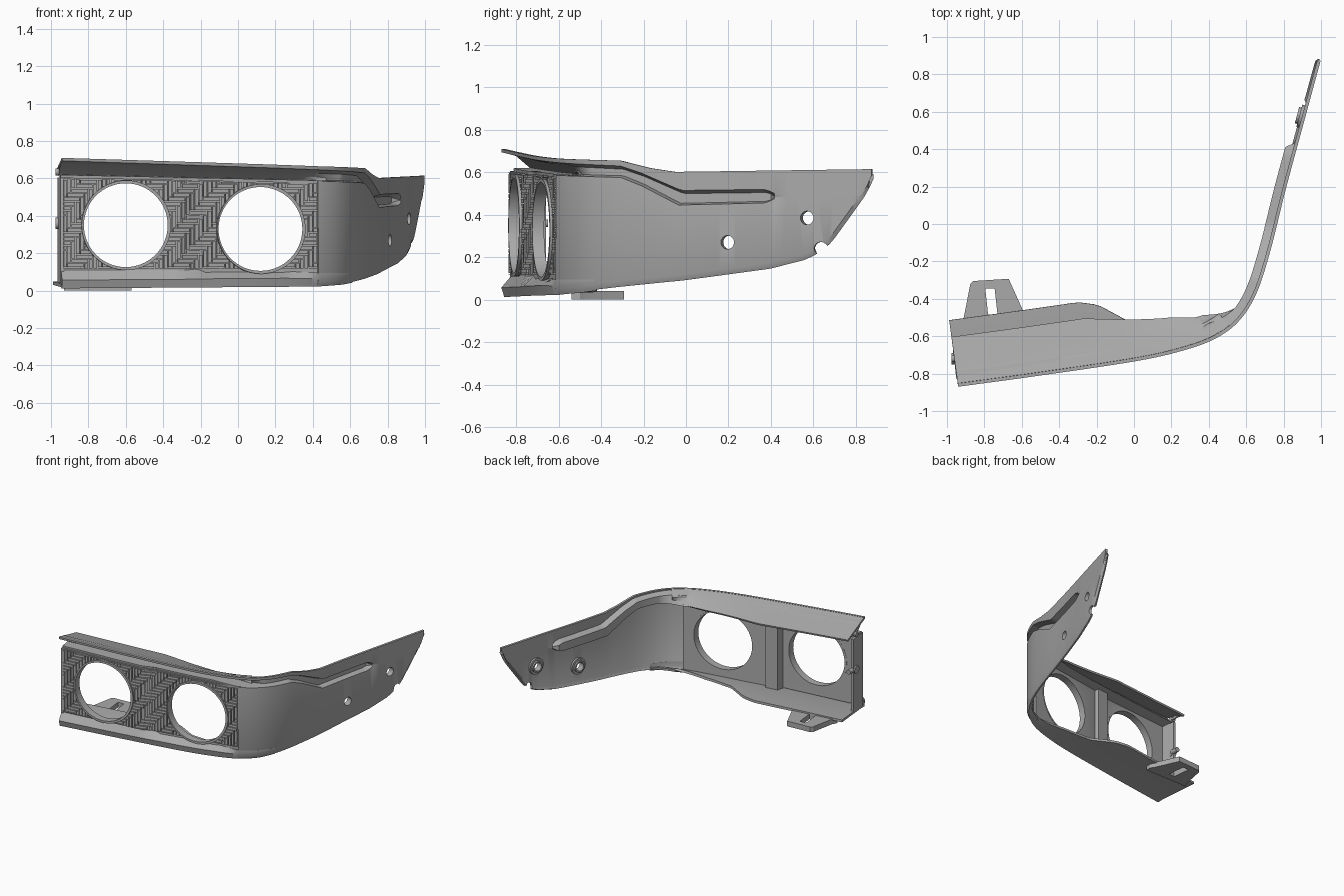
import bpy, bmesh, math
from mathutils import Vector, Matrix

if "Cube" in bpy.data.objects:
    bpy.data.objects.remove(bpy.data.objects["Cube"])

grey = bpy.data.materials.new("satin grey")
grey.use_nodes = True
grey.diffuse_color = (0.4, 0.4, 0.4, 1)
grey.node_tree.nodes["Principled BSDF"].inputs["Base Color"].default_value = (0.4, 0.4, 0.4, 1)


def make(name, bm):
    bmesh.ops.recalc_face_normals(bm, faces=bm.faces)
    mesh = bpy.data.meshes.new(name)
    bm.to_mesh(mesh)
    bm.free()
    ob = bpy.data.objects.new(name, mesh)
    mesh.materials.append(grey)
    bpy.context.collection.objects.link(ob)
    return ob


def finish(ob, cutters=()):
    """Cut the holes, apply modifiers and shade."""
    for c in cutters:
        mod = ob.modifiers.new("cut", 'BOOLEAN')
        mod.object, mod.solver = c, 'EXACT'
    bpy.ops.object.select_all(action='DESELECT')
    ob.select_set(True)
    bpy.context.view_layer.objects.active = ob
    bpy.ops.object.convert(target='MESH')
    bpy.ops.object.shade_smooth_by_angle(angle=math.radians(32))


def table(pairs):
    def f(s):
        if s <= pairs[0][0]:
            return pairs[0][1]
        for (a, u), (b, v) in zip(pairs, pairs[1:]):
            if s <= b:
                return u + (v - u) * (s - a) / (b - a)
        return pairs[-1][1]
    return f


# Plan path of the outer face, with a smooth curve through the points
plan = [(-.94, -.87), (-.5, -.81), (0, -.735), (.25, -.68), (.43, -.615), (.56, -.52),
        (.655, -.37), (.73, -.14), (.81, .18), (.91, .55), (.998, .873)]
pts = [Vector(p) for p in plan]
pts = [2 * pts[0] - pts[1]] + pts + [2 * pts[-1] - pts[-2]]
path = []
for a, b, c, d in zip(pts, pts[1:], pts[2:], pts[3:]):
    for i in range(14):
        t = i / 14
        path.append(b + (c - a) * t / 2 + (a - 2.5 * b + 2 * c - d / 2) * t * t
                    + (1.5 * (b - c) + (d - a) / 2) * t ** 3)
path.append(pts[-2])

# Heights and depths along the path, keyed by x + y
bottom = table([(-1.81, .02), (-.18, .03), (.05, .04), (.75, .095), (1.26, .15), (1.46, .19),
                (1.53, .215), (1.62, .27), (1.73, .39), (1.83, .5), (1.87, .57)])
groove_low = table([(-1.81, .61), (-.18, .58), (.37, .57), (.5, .53), (.72, .44), (1.24, .45), (1.3, .475)])
groove_high = table([(-1.81, .7), (-.18, .652), (.37, .635), (.5, .602), (.74, .52), (1.24, .525), (1.3, .5)])
top = table([(-1.81, .71), (-.18, .665), (.37, .655), (.55, .62), (.7, .602), (1.87, .615)])
groove_depth = table([(-1.81, .1), (-.18, .1), (.1, .045), (1.26, .045), (1.3, 0)])
lean = table([(-1.81, .035), (-.3, .035), (.1, 0)])
flange_depth = table([(-1.81, .25), (-1, .25), (-.75, .21), (-.45, .17), (-.18, .11), (-.03, .05)])
floor_depth = table([(-1.81, .35), (-1.02, .35), (-.9, .32), (-.73, .21), (-.45, .15), (-.12, .06), (.1, .02)])
inset = table([(-1.81, .05), (-1.09, .03), (-.98, .055), (-.45, .05), (-.18, 0)])


def groove_rows(s):
    low, high, c, tilt = groove_low(s), groove_high(s), groove_depth(s), lean(s)
    return [(inset(s), low), (c + tilt, low + .008), (c - tilt, high - .015), (0, high), (0, top(s))]


def flange_rows(s):
    return [(.01, top(s) - .008), (.09, top(s) - .032), (flange_depth(s) + .01, top(s) - .08)]


def skin_rows(s):
    b = bottom(s)
    rows = [(.012, b), (0, b + .025)] + groove_rows(s)
    return [(d, max(z, b + .004 * i)) for i, (d, z) in enumerate(rows)]


def floor_rows(s):
    b = bottom(s)
    return [(floor_depth(s), b + .02), (min(.05, floor_depth(s)), b + .008), (.01, b),
            (0, b + .035), (inset(s), .112 if s < -.95 else .095)]


def loft(name, rows, start, end, thick=.018):
    bm = bmesh.new()
    last = None
    for i, p in enumerate(path):
        s = p.x + p.y
        if not start <= s <= end:
            continue
        t = (path[min(i + 1, len(path) - 1)] - path[max(i - 1, 0)]).normalized()
        n = Vector((-t.y, t.x))
        line = [bm.verts.new((*(p + n * (d + thick / 2)), z)) for d, z in rows(s)]
        if last:
            for k in range(len(line) - 1):
                bm.faces.new((last[k], line[k], line[k + 1], last[k + 1]))
        last = line
    ob = make(name, bm)
    mod = ob.modifiers.new("thickness", 'SOLIDIFY')
    mod.thickness, mod.offset = thick, 0
    return ob


def prism(name, outline, z0, z1):
    bm = bmesh.new()
    face = bm.faces.new([bm.verts.new((x, y, z0)) for x, y in outline])
    new = bmesh.ops.extrude_face_region(bm, geom=[face])["geom"]
    for v in new:
        if isinstance(v, bmesh.types.BMVert):
            v.co.z = z1(v.co.x) if callable(z1) else z1
    return make(name, bm)


def cylinder(name, at, axis, r, depth, sides=48):
    bm = bmesh.new()
    m = Matrix.Translation(at) @ Vector(axis).to_track_quat('Z', 'Y').to_matrix().to_4x4()
    bmesh.ops.create_cone(bm, cap_ends=True, segments=sides, radius1=r, radius2=r, depth=depth, matrix=m)
    return make(name, bm)


helpers = []


def cutter(ob):
    ob.hide_render = True
    helpers.append(ob)
    return ob


# Curved side skin with fixing holes, notch and inner bosses
inward = Vector((-.966, .26, 0))
holes = [Vector((.814, .195, .27)), Vector((.915, .57, .385)), Vector((.93, .635, .24))]
cuts = [cutter(cylinder("hole_cutter", h, inward, .032, .3, 32)) for h in holes]
finish(loft("side_skin", skin_rows, -.19, 2), cuts)
for h, c in zip(holes[:2], cuts):
    finish(cylinder("fixing_boss", h + inward * .022, inward, .062, .02, 32), [c])
    finish(cylinder("fixing_collar", h + inward * .028, inward, .045, .034, 32), [c])

# Overhanging top rail and flange, and floor with front lip
finish(loft("top_rail", groove_rows, -2, -.15))
finish(loft("top_flange", flange_rows, -2, -.03, .014))
finish(loft("floor_flange", floor_rows, -2, .2))

# Slotted mounting tab
slot = cutter(prism("slot_cutter", [(-.795, -.345), (-.745, -.345), (-.73, -.48), (-.78, -.485)], -.1, .2))
tab = prism("mounting_tab", [(-.93, -.54), (-.91, -.5), (-.875, -.32), (-.86, -.305), (-.67, -.293),
                             (-.59, -.47), (-.57, -.5), (-.57, -.54)], 0, .04)
finish(tab, [slot])

# Lamp panel with a step in the middle
face_y = table([(-.94, -.825), (-.31, -.755), (-.23, -.72), (.43, -.605)])
roof = lambda x: .605 - .02 * (x + .94)
edge = [(x, face_y(x)) for x in (-.94, -.31, -.23, .43)]
outline = edge + [(x, y + .03) for x, y in reversed(edge)]
lamps = [Vector((-.6, -.787, .35)), Vector((.12, -.659, .33))]
lamp_axes = [(.11, -1, 0), (.18, -1, 0)]
lamp_cuts = [cutter(cylinder("lamp_cutter", p, (0, 1, 0), .228, .5, 64)) for p in lamps]
finish(prism("lamp_panel", outline, .045, roof), lamp_cuts)
for p, axis in zip(lamps, lamp_axes):
    bore = cutter(cylinder("bore_cutter", p, (0, 1, 0), .224, .6, 64))
    finish(cylinder("lamp_ring", p + Vector((0, .003, 0)), axis, .24, .055, 64), [bore])

# Raised herringbone weave on the panel
bm = bmesh.new()
w, run = .0235, 4


def bar(x0, x1, z0, z1):
    x0, x1, z0 = max(x0, -.935), min(x1, .425), max(z0, .115)
    z1 = min(z1, roof(x1) - .003)
    if x1 - x0 < .006 or z1 - z0 < .006:
        return
    x, z = (x0 + x1) / 2, (z0 + z1) / 2
    slope = (face_y(x1) - face_y(x0)) / (x1 - x0)
    m = (Matrix.Translation((x, face_y(x) - .003, z)) @ Matrix.Rotation(math.atan(slope), 4, 'Z')
         @ Matrix.Diagonal((x1 - x0 - .005, .016, z1 - z0 - .005, 1)))
    bmesh.ops.create_cube(bm, size=1, matrix=m)


for i in range(-5, 62):
    for j in range(0, 28):
        x, z = -.94 + i * w, .1 + j * w
        if (i - j) % (2 * run) == 0:
            bar(x, x + run * w, z, z + w)
        if (i - j) % (2 * run) == run:
            bar(x, x + w, z - (run - 1) * w, z + w)
ring_cuts = [cutter(cylinder("weave_cutter", p, (0, 1, 0), .236, .5, 64)) for p in lamps]
finish(make("herringbone_weave", bm), ring_cuts)

# Centre post behind the panel, end wall and locating pins
finish(prism("centre_post", [(-.33, -.74), (-.21, -.71), (-.225, -.66), (-.32, -.675)], .04, .6))
finish(prism("end_wall", [(-.95, -.83), (-.93, -.83), (-.945, -.69), (-.965, -.69)], .04, .605))
for z, r in ((.36, .03), (.635, .018)):
    finish(cylinder("locating_pin", (-.957, -.72, z), (1, 0, 0), r, .035, 24))
    finish(cylinder("pin_tip", (-.95, -.68, z), (0, 1, 0), r * .6, .06, 24))

for ob in helpers:
    bpy.data.objects.remove(ob)
